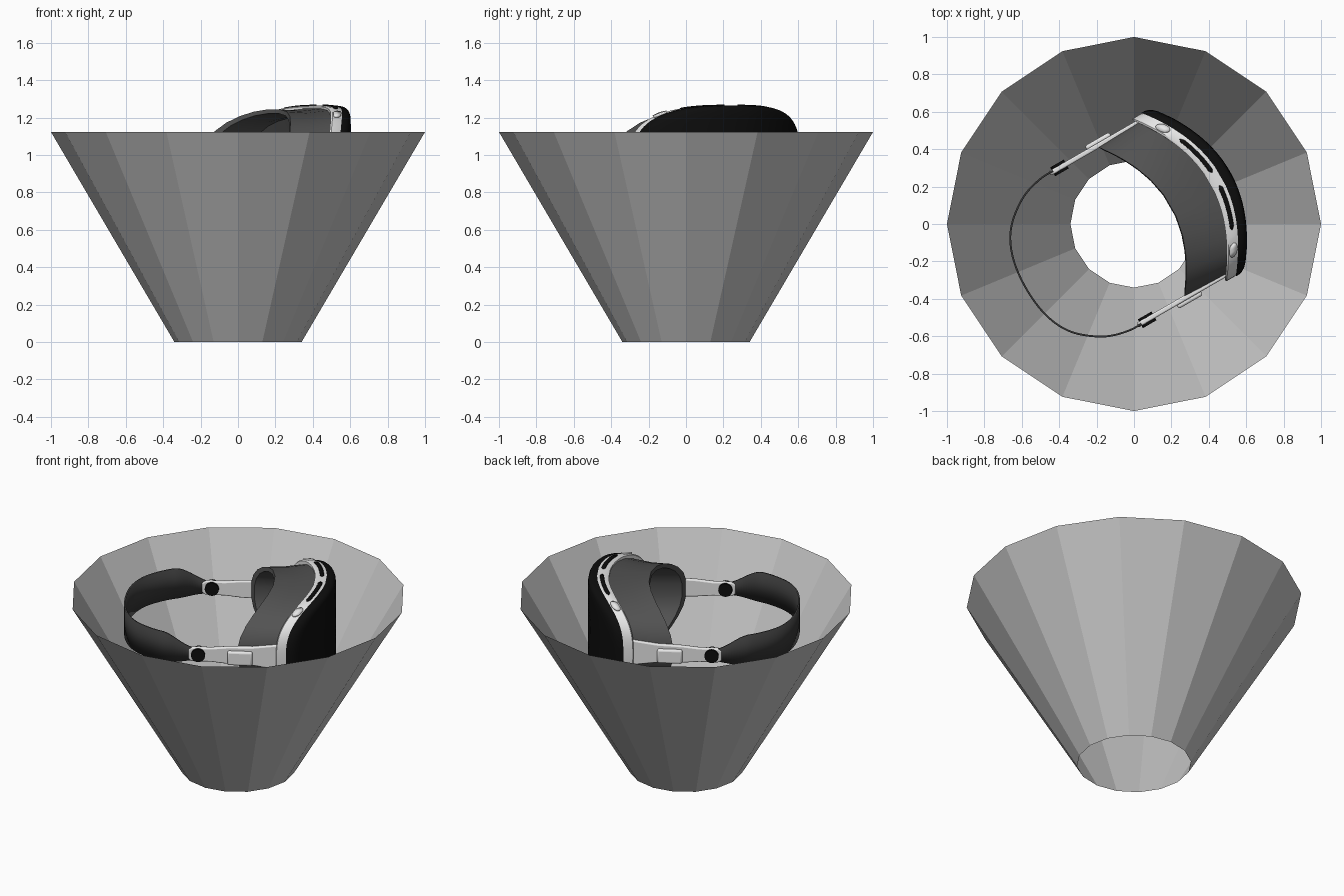
import bpy, bmesh, math
from mathutils import Matrix, Vector

if "Cube" in bpy.data.objects:
    bpy.data.objects.remove(bpy.data.objects["Cube"])

# headset frame: local x = forward, y = sideways, z = up from its middle
HEAD = (Matrix.Translation((0, 0, 0.965)) @ Matrix.Rotation(math.radians(30), 4, 'Z')
        @ Matrix.Translation((0, -0.01, 0)))


def material(name, r, g, b):
    m = bpy.data.materials.new(name)
    m.diffuse_color = (r, g, b, 1)
    m.use_nodes = True
    m.node_tree.nodes["Principled BSDF"].inputs["Base Color"].default_value = m.diffuse_color
    return m


GREY = material("cone grey", 0.55, 0.55, 0.55)
WHITE = material("light plastic", 0.8, 0.8, 0.8)
BLACK = material("glossy black", 0.004, 0.004, 0.004)
FOAM = material("foam grey", 0.085, 0.085, 0.085)
FABRIC = material("strap dark grey", 0.04, 0.04, 0.04)


def finish(name, bm, mat, matrix=HEAD, smooth=35, solid=0, bevel=0):
    bmesh.ops.recalc_face_normals(bm, faces=bm.faces)
    me = bpy.data.meshes.new(name)
    bm.to_mesh(me)
    bm.free()
    me.materials.append(mat)
    ob = bpy.data.objects.new(name, me)
    bpy.context.collection.objects.link(ob)
    ob.matrix_world = matrix
    if solid:
        md = ob.modifiers.new("thickness", 'SOLIDIFY')
        md.thickness, md.offset = solid, 0
    if bevel:
        md = ob.modifiers.new("round", 'BEVEL')
        md.width, md.segments = bevel, 3
    if smooth:
        bpy.ops.object.select_all(action='DESELECT')
        ob.select_set(True)
        bpy.context.view_layer.objects.active = ob
        bpy.ops.object.shade_smooth_by_angle(angle=math.radians(smooth))
    return ob


def loft(rings, closed=True, cap_start=False, cap_end=False):
    bm = bmesh.new()
    vs = [[bm.verts.new(p) for p in r] for r in rings]
    n = len(vs[0])
    for a, b in zip(vs, vs[1:]):
        for i in range(n if closed else n - 1):
            j = (i + 1) % n
            bm.faces.new((a[i], a[j], b[j], b[i]))
    if cap_start:
        bm.faces.new(vs[0])
    if cap_end:
        bm.faces.new(vs[-1])
    return bm


# open sixteen-sided cone
def circle(r, z):
    return [(r * math.cos(i * math.tau / 16), r * math.sin(i * math.tau / 16), z) for i in range(16)]


finish("cone_shell", loft([circle(0.34, 0), circle(1, 1.123)]), GREY, Matrix(), smooth=0)


# headset curves
def front(l):
    return 0.53 - 0.78 * l * l


def back(l):
    return 0.22 - 0.85 * l * l


def spow(v, p):
    return math.copysign(abs(v) ** p, v)


def outline(a, h, power, notch, count):
    pts = []
    for i in range(count):
        t = (i + 0.5) * math.tau / count
        l, z = a * spow(math.cos(t), 2 / power), h * spow(math.sin(t), 2 / power)
        if z < 0:
            z += notch * math.exp(-(l / 0.11) ** 2)
        pts.append((l, z))
    return pts


def ring(pts, depth, scale=1.0):
    return [(depth(l * scale), l * scale, z * scale) for l, z in pts]


# curved black visor
body = outline(0.505, 0.3, 3, 0.07, 80)
visor = [(1, 0), (1, 0.02), (0.99, 0.036), (0.965, 0.047), (0.92, 0.053),
         (0.8, 0.055), (0.6, 0.055), (0.4, 0.055), (0.2, 0.055), (0.03, 0.055)]
finish("visor", loft([ring(body, lambda l, d=d: front(l) + d, s) for s, d in visor],
                     cap_end=True), BLACK)

# light frame behind the visor
frame = [(0.99, 0.004), (0.995, -0.005), (0.995, -0.058), (0.975, -0.07), (0.9, -0.07)]
finish("frame", loft([ring(body, lambda l, d=d: front(l) + d, s) for s, d in frame]), WHITE)

# hollow foam face pad with a dark inner wall
wide = outline(0.475, 0.285, 2.8, 0.09, 28)
rear = outline(0.465, 0.28, 2.3, 0.15, 28)
mid = [((a[0] + b[0]) / 2, (a[1] + b[1]) / 2 * 0.96) for a, b in zip(wide, rear)]
pad = [ring(wide, lambda l: front(l) - 0.06), ring(mid, lambda l: front(l) * 0.45 + back(l) * 0.55 - 0.02),
       ring(rear, back), ring(rear, lambda l: back(l) - 0.005, 0.92),
       ring(mid, lambda l: front(l) * 0.5 + back(l) * 0.5, 0.88),
       ring(wide, lambda l: front(l) - 0.09, 0.85)]
finish("face_pad", loft(pad), FOAM, smooth=25)
finish("inner_wall", loft([ring(wide, lambda l: front(l) - 0.085, s) for s in (0.9, 0.6, 0.3, 0.03)],
                          cap_end=True), FABRIC)
for s in (-1, 1):
    bm = bmesh.new()
    bmesh.ops.create_cone(bm, cap_ends=True, segments=32, radius1=0.12, radius2=0.1, depth=0.06,
                          matrix=Matrix.Translation((0.4, s * 0.18, 0)) @ Matrix.Rotation(-math.pi / 2, 4, 'Y'))
    finish("lens", bm, BLACK)


# vents and buttons following the top of the frame
def top_strip(name, l0, l1, half, lift, thick, mat):
    rows = []
    for i in range(17):
        k = i / 16
        l = l0 + (l1 - l0) * k
        end = min(k, 1 - k) * (l1 - l0)
        w = half * (1 if end >= half else math.sqrt(max(0.02, 1 - (1 - end / half) ** 2)))
        z = 0.2985 * (1 - abs(l / 0.503) ** 3) ** (1 / 3) + lift
        f = front(l) - 0.03
        rows.append([(f - w, l, z), (f + w, l, z)])
    finish(name, loft(rows, closed=False), mat, solid=thick)


for s in (-1, 1):
    a, b = sorted((s * 0.04, s * 0.28))
    top_strip("vent", a, b, 0.012, 0.002, 0.007, BLACK)
    a, b = sorted((s * 0.345, s * 0.405))
    top_strip("button", a, b, 0.024, 0.004, 0.012, WHITE)

# side arms with pads and round strap knobs
profile = [(-0.255, 0.03), (-0.235, 0.045), (-0.12, 0.045), (-0.02, 0.055),
           (0.13, 0.06), (0.24, 0.075), (0.34, 0.09)]
loop = profile + [(x, -z) for x, z in reversed(profile)]
for s in (-1, 1):
    bm = loft([[(x, s * y, z) for x, z in loop] for y in (0.455, 0.482)], cap_start=True, cap_end=True)
    finish("side_arm", bm, WHITE, bevel=0.008)
    bm = bmesh.new()
    bmesh.ops.create_cube(bm, size=1, matrix=Matrix.Translation((0.055, s * 0.488, -0.01))
                          @ Matrix.Diagonal((0.15, 0.03, 0.09, 1)))
    finish("arm_pad", bm, WHITE, bevel=0.012)
    bm = bmesh.new()
    bmesh.ops.create_cone(bm, cap_ends=True, segments=32, radius1=0.042, radius2=0.042, depth=0.054,
                          matrix=Matrix.Translation((-0.195, s * 0.469, 0)) @ Matrix.Rotation(math.pi / 2, 4, 'X'))
    finish("strap_knob", bm, BLACK)

# head strap: smooth ribbon that widens towards the rear
path = [(-0.1, 0.47), (-0.2, 0.472), (-0.32, 0.468), (-0.45, 0.425), (-0.58, 0.32), (-0.65, 0.18), (-0.672, 0.0)]
path = [Vector(p) for p in path + [(x, -y) for x, y in reversed(path[:-1])]]
rows = []
for i in range(1, len(path) - 2):
    p0, p1, p2, p3 = path[i - 1:i + 3]
    for k in range(8):
        t = k / 8
        p = 0.5 * (2 * p1 + (p2 - p0) * t + (2 * p0 - 5 * p1 + 4 * p2 - p3) * t * t
                   + (3 * p1 - p0 - 3 * p2 + p3) * t ** 3)
        w = min(1, max(0, (-0.2 - p.x) / 0.22))
        w = w * w * (3 - 2 * w)
        half, mid_z = 0.038 + 0.06 * w, 0.03 * w
        rows.append([(p.x, p.y, mid_z - half), (p.x, p.y, mid_z + half)])
finish("head_strap", loft(rows, closed=False), FABRIC, solid=0.01)
